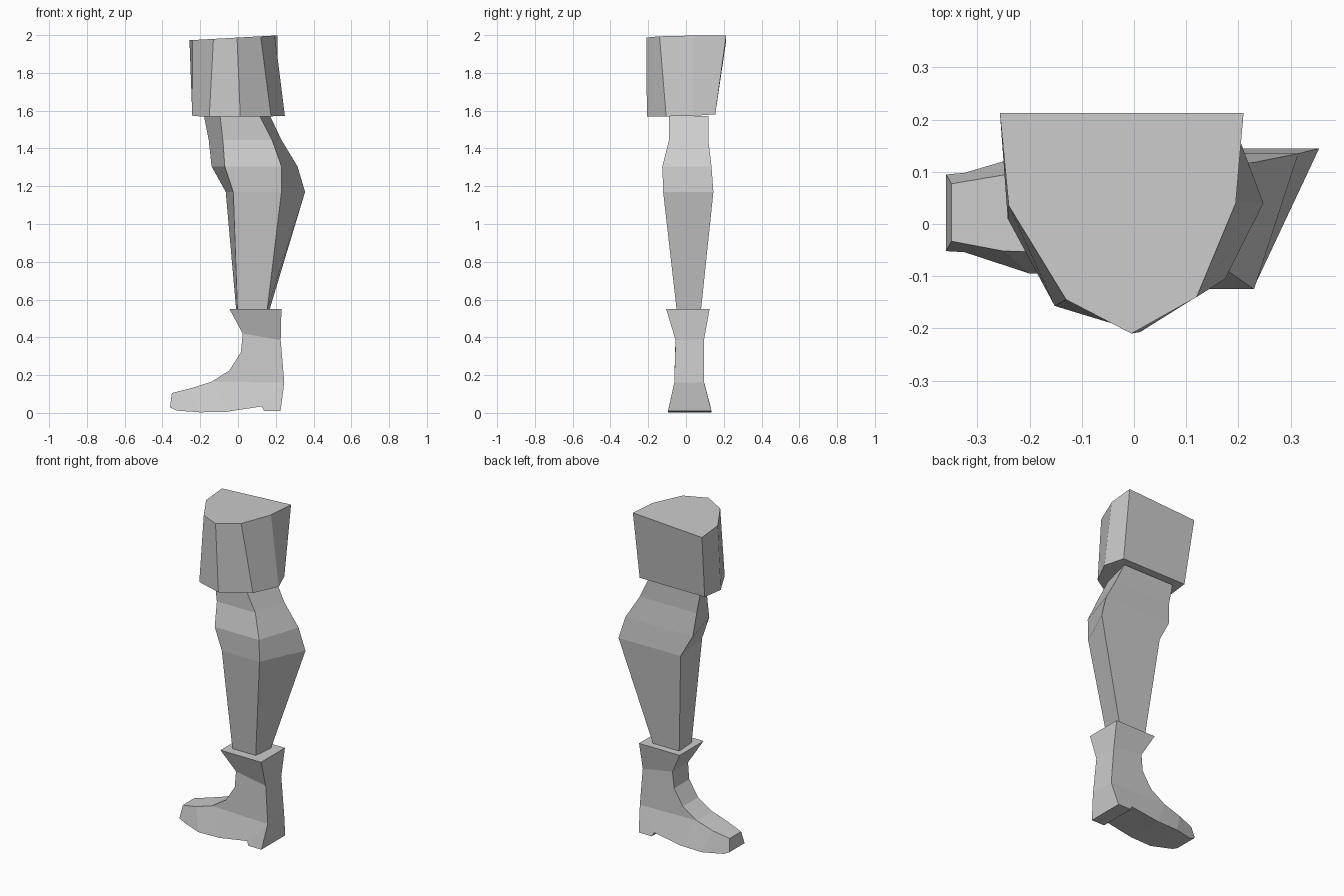
import bpy, bmesh


def make_object(name, verts, faces):
    mesh = bpy.data.meshes.new(name)
    bm = bmesh.new()
    vs = [bm.verts.new(v) for v in verts]
    for f in faces:
        bm.faces.new([vs[i] for i in f])
    bmesh.ops.recalc_face_normals(bm, faces=bm.faces)
    bm.to_mesh(mesh)
    bm.free()
    obj = bpy.data.objects.new(name, mesh)
    bpy.context.collection.objects.link(obj)
    return obj


def loft(name, rings):
    """Join equal-sized rings of points with quads and cap both ends."""
    n = len(rings[0])
    faces = [list(range(n)), [(len(rings) - 1) * n + i for i in range(n)]]
    for r in range(len(rings) - 1):
        for i in range(n):
            j = (i + 1) % n
            faces.append([r * n + i, r * n + j, (r + 1) * n + j, (r + 1) * n + i])
    return make_object(name, [p for ring in rings for p in ring], faces)


# Trouser cuff: seven-sided, flat at the back, top tilted slightly
top = [(-0.257, 0.213), (0.21, 0.213), (0.195, 0.04), (0.12, -0.14),
       (-0.005, -0.21), (-0.13, -0.145), (-0.24, 0.035)]
bottom = [(-0.235, 0.155), (0.205, 0.155), (0.248, 0.04), (0.175, -0.105),
          (0.012, -0.207), (-0.152, -0.157), (-0.242, 0.01)]
loft("trouser_cuff", [
    [(x, y, 1.57 + 0.07 * max(y, 0)) for x, y in bottom],
    [(x, y, 1.987 + 0.055 * x) for x, y in top]])

# Leg: four-sided, bulging at knee and calf
# z, back left x, front left x, front right x, back right x, front y, back y
levels = [
    (0.55, -0.01, -0.003, 0.155, 0.168, -0.05, 0.08),
    (1.17, -0.065, -0.025, 0.23, 0.355, -0.121, 0.145),
    (1.305, -0.14, -0.07, 0.23, 0.315, -0.125, 0.135),
    (1.445, -0.155, -0.08, 0.18, 0.23, -0.09, 0.118),
    (1.572, -0.18, -0.095, 0.115, 0.17, -0.09, 0.118)]
loft("leg", [[(bl, yb, z), (fl, yf, z), (fr, yf, z), (br, yb, z)]
             for z, bl, fl, fr, br, yf, yb in levels])

# Boot: side profile (x, z, near y, far y), walked from the toe over the top
profile = [
    (-0.36, 0.03, -0.052, 0.095), (-0.35, 0.105, -0.033, 0.077),
    (-0.25, 0.13, -0.052, 0.094), (-0.14, 0.165, -0.054, 0.095),
    (-0.045, 0.225, -0.054, 0.095), (0.015, 0.32, -0.053, 0.093),
    (0.025, 0.42, -0.055, 0.095), (-0.045, 0.55, -0.105, 0.125),
    (0.23, 0.55, -0.105, 0.125), (0.226, 0.385, -0.055, 0.095),
    (0.245, 0.16, -0.062, 0.096), (0.225, 0.01, -0.095, 0.135),
    (0.137, 0.01, -0.095, 0.135), (0.125, 0.034, -0.09, 0.13),
    (-0.06, 0.006, -0.095, 0.135), (-0.2, 0.003, -0.095, 0.135),
    (-0.325, 0.012, -0.054, 0.098)]
n = len(profile)
sides = [[6, 7, 8, 9], [3, 4, 5, 6, 9, 10],
         [10, 11, 12, 13], [3, 10, 13, 14], [2, 3, 14, 15],
         [0, 1, 2, 15, 16]]
verts = [(x, y0, z) for x, z, y0, y1 in profile]
verts += [(x, y1, z) for x, z, y0, y1 in profile]
faces = sides + [[i + n for i in f] for f in sides]
faces += [[i, (i + 1) % n, (i + 1) % n + n, i + n] for i in range(n)]
make_object("boot", verts, faces)
